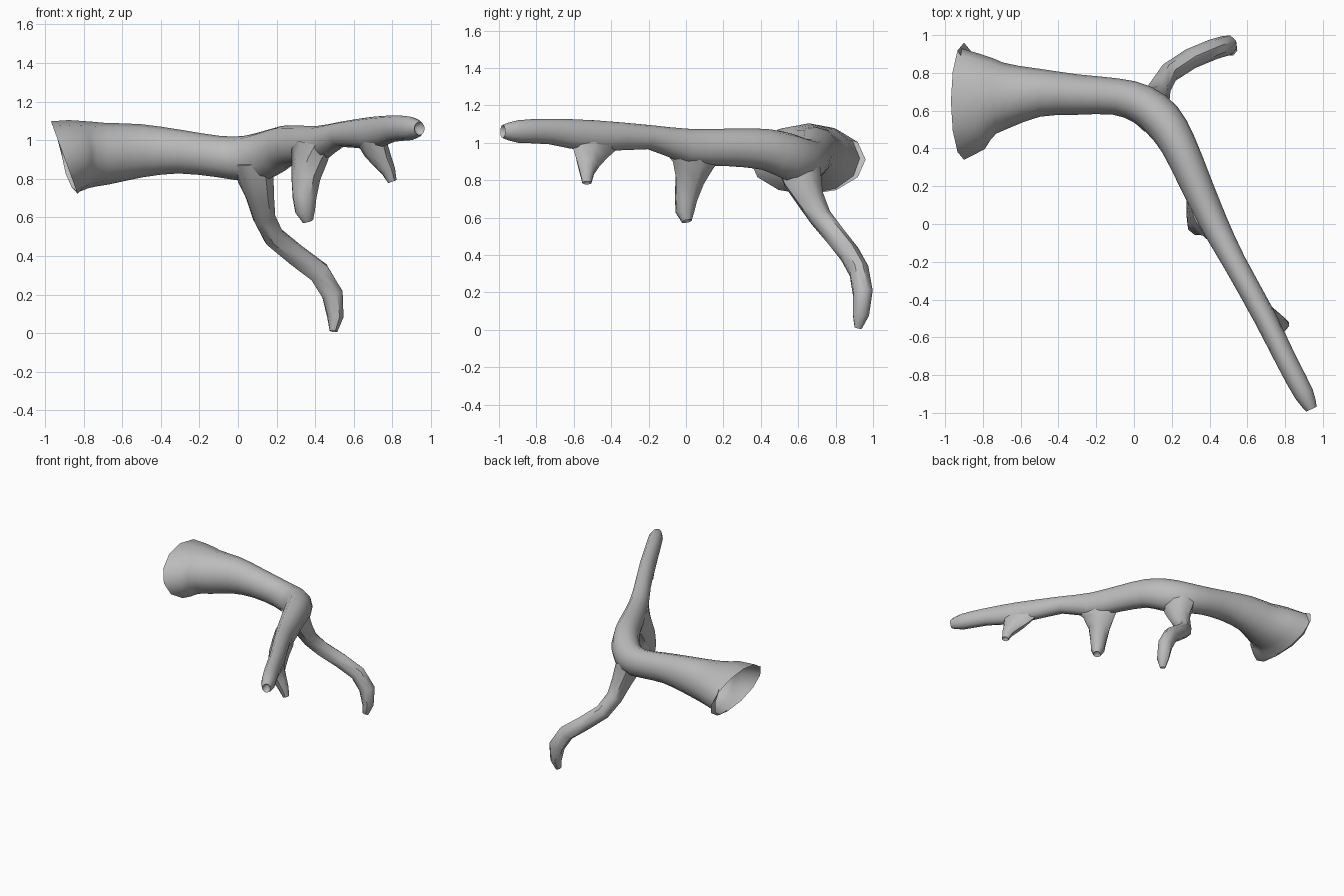
import bpy, bmesh, math
from mathutils import Vector

bark = bpy.data.materials.new("bark_grey")
bark.diffuse_color = (0.5, 0.5, 0.5, 1)


def refine(rows, steps):
    """Catmull-Rom interpolation of (x, y, z, half width, half height) rows."""
    out = []
    for i in range(len(rows) - 1):
        p = [rows[max(0, min(len(rows) - 1, i + k))] for k in (-1, 0, 1, 2)]
        for s in range(steps):
            t = s / steps
            out.append([0.5 * (2 * b + (c - a) * t + (2 * a - 5 * b + 4 * c - d) * t * t
                               + (3 * b - a - 3 * c + d) * t ** 3) for a, b, c, d in zip(*p)])
    return out + [list(rows[-1])]


def limb(name, rows, sides, steps=1, side=None, start=None, open_start=False, notch=0.03):
    """Sweep elliptical rings along a path, ending in a small hollow stub."""
    rows = refine(rows, steps)
    pts = [Vector(r[:3]) for r in rows]
    bm = bmesh.new()
    rings = []
    for i, r in enumerate(rows):
        tan = (pts[min(i + 1, len(pts) - 1)] - pts[max(i - 1, 0)]).normalized()
        if i == 0 and start:
            tan = Vector(start).normalized()
        u = Vector(side) if side else tan.cross(Vector((0, 0, 1)))
        u = (u - tan * u.dot(tan)).normalized()
        v = u.cross(tan)
        rings.append([bm.verts.new(pts[i] + u * r[3] * math.cos(a) + v * r[4] * math.sin(a))
                      for a in (2 * math.pi * k / sides for k in range(sides))])
    for a, b in zip(rings, rings[1:]):
        for k in range(sides):
            n = (k + 1) % sides
            bm.faces.new((a[k], a[n], b[n], b[k]))
    # broken, slightly sunken tip
    centre = bm.verts.new(pts[-1] - tan * notch)
    for k in range(sides):
        bm.faces.new((rings[-1][k], rings[-1][(k + 1) % sides], centre))
    if not open_start:
        bm.faces.new(rings[0])
    bmesh.ops.recalc_face_normals(bm, faces=bm.faces)
    # an open shell may be flipped: the faces must point away from the path
    f = bm.faces[0]
    if open_start and f.normal.dot(f.calc_center_median() - (pts[0] + pts[1]) / 2) < 0:
        bmesh.ops.reverse_faces(bm, faces=bm.faces)
    me = bpy.data.meshes.new(name)
    bm.to_mesh(me)
    bm.free()
    me.materials.append(bark)
    ob = bpy.data.objects.new(name, me)
    bpy.context.collection.objects.link(ob)
    bpy.ops.object.select_all(action='DESELECT')
    ob.select_set(True)
    bpy.context.view_layer.objects.active = ob
    bpy.ops.object.shade_smooth_by_angle(angle=math.radians(45))


# main limb: open flared mouth, bend, long thin arm
limb("main_limb", [
    (-0.90, 0.65, 0.91, 0.31, 0.20),
    (-0.79, 0.675, 0.925, 0.23, 0.175),
    (-0.68, 0.68, 0.93, 0.175, 0.16),
    (-0.50, 0.695, 0.945, 0.127, 0.138),
    (-0.30, 0.685, 0.94, 0.107, 0.113),
    (-0.10, 0.675, 0.915, 0.097, 0.107),
    (0.04, 0.635, 0.905, 0.105, 0.118),
    (0.15, 0.55, 0.925, 0.107, 0.125),
    (0.235, 0.42, 0.965, 0.095, 0.11),
    (0.325, 0.22, 0.975, 0.085, 0.10),
    (0.42, 0.01, 0.98, 0.075, 0.095),
    (0.53, -0.20, 1.03, 0.062, 0.065),
    (0.69, -0.49, 1.035, 0.06, 0.085),
    (0.81, -0.73, 1.06, 0.056, 0.068),
    (0.90, -0.90, 1.06, 0.052, 0.06),
    (0.94, -0.98, 1.06, 0.03, 0.035)],
    12, steps=2, start=(0.38, 0, 0.14), open_start=True, notch=0.05)

along = (0.45, -0.89, 0)

# long crooked branch reaching back and down
limb("back_branch", [
    (0.07, 0.60, 0.90, 0.13, 0.10),
    (0.09, 0.625, 0.80, 0.115, 0.09),
    (0.115, 0.665, 0.70, 0.08, 0.072),
    (0.135, 0.72, 0.60, 0.062, 0.06),
    (0.185, 0.80, 0.50, 0.055, 0.058),
    (0.30, 0.875, 0.405, 0.055, 0.058),
    (0.42, 0.925, 0.315, 0.055, 0.06),
    (0.49, 0.945, 0.20, 0.055, 0.06),
    (0.505, 0.935, 0.08, 0.048, 0.042),
    (0.495, 0.92, 0.01, 0.02, 0.022)],
    8, side=along)

# short stub in the middle of the arm
limb("middle_branch", [
    (0.385, 0.05, 0.98, 0.20, 0.07),
    (0.37, 0.045, 0.89, 0.13, 0.08),
    (0.352, 0.02, 0.80, 0.085, 0.075),
    (0.345, 0.0, 0.70, 0.062, 0.066),
    (0.348, -0.005, 0.63, 0.052, 0.055),
    (0.362, 0.005, 0.58, 0.028, 0.03)],
    8, side=along)

# small spur near the end of the arm
limb("end_branch", [
    (0.69, -0.50, 1.03, 0.17, 0.05),
    (0.715, -0.515, 0.95, 0.105, 0.055),
    (0.75, -0.525, 0.89, 0.066, 0.05),
    (0.78, -0.53, 0.84, 0.042, 0.038),
    (0.80, -0.53, 0.785, 0.026, 0.024)],
    8, side=along)
